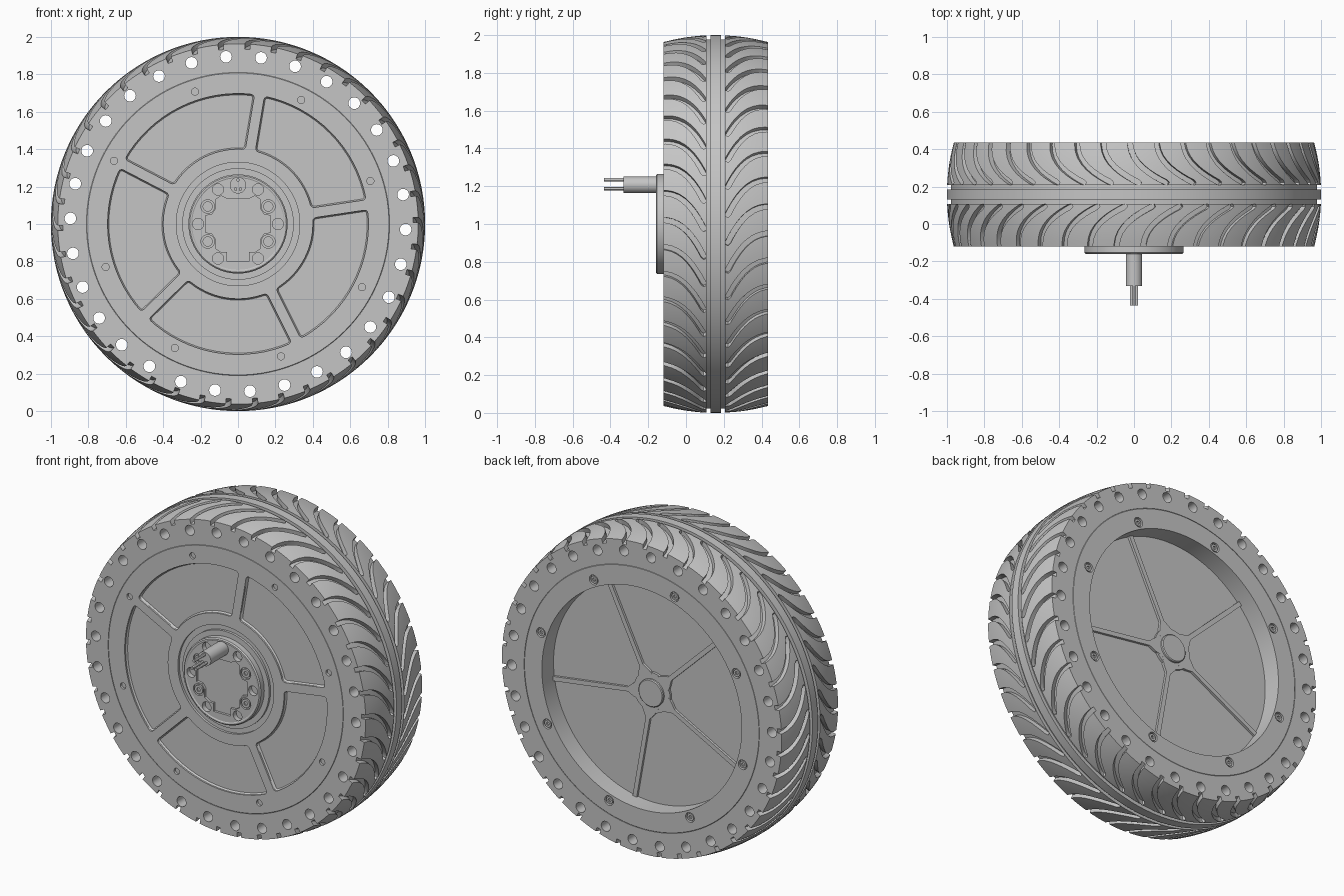
import bpy, bmesh
from math import sin, cos, pi, radians, asin, hypot
from mathutils import Matrix

if "Cube" in bpy.data.objects:
    bpy.data.objects.remove(bpy.data.objects["Cube"])

grey = bpy.data.materials.new("plain_grey")
grey.use_nodes = True
COLOR = (0.56, 0.56, 0.56, 1)
grey.diffuse_color = COLOR
grey.node_tree.nodes["Principled BSDF"].inputs["Base Color"].default_value = COLOR

FRONT, BACK = -0.12, 0.435
MID = (FRONT + BACK) / 2
HALF = (BACK - FRONT) / 2


def make(name, bm):
    """Turn a bmesh built around the axle into an object at axle height."""
    bmesh.ops.remove_doubles(bm, verts=bm.verts, dist=1e-5)
    bmesh.ops.recalc_face_normals(bm, faces=bm.faces)
    mesh = bpy.data.meshes.new(name)
    bm.to_mesh(mesh)
    bm.free()
    mesh.materials.append(grey)
    obj = bpy.data.objects.new(name, mesh)
    bpy.context.collection.objects.link(obj)
    obj.location.z = 1
    return obj


def smooth(obj):
    bpy.ops.object.select_all(action='DESELECT')
    obj.select_set(True)
    bpy.context.view_layer.objects.active = obj
    bpy.ops.object.shade_smooth_by_angle(angle=radians(30))


def lathe(name, profile, segments):
    """Revolve a closed (radius, y) profile around the y axis."""
    bm = bmesh.new()
    rings = []
    for i in range(segments):
        a = 2 * pi * i / segments
        rings.append([bm.verts.new((r * cos(a), y, r * sin(a))) for r, y in profile])
    n = len(profile)
    for i in range(segments):
        p, q = rings[i], rings[(i + 1) % segments]
        for j in range(n):
            k = (j + 1) % n
            if profile[j][0] + profile[k][0] > 0:
                bm.faces.new((p[j], p[k], q[k], q[j]))
    return make(name, bm)


def prism(bm, pts, y0, y1):
    """Extrude an (x, z) outline along y."""
    a = [bm.verts.new((x, y0, z)) for x, z in pts]
    b = [bm.verts.new((x, y1, z)) for x, z in pts]
    bm.faces.new(a)
    bm.faces.new(b[::-1])
    for i in range(len(pts)):
        j = (i + 1) % len(pts)
        bm.faces.new((a[i], b[i], b[j], a[j]))
    return a, b


def circle(r, cx=0, cz=0, n=24):
    return [(cx + r * cos(2 * pi * i / n), cz + r * sin(2 * pi * i / n)) for i in range(n)]


def polar(radius, degrees):
    return radius * cos(radians(degrees)), radius * sin(radians(degrees))


def cut(obj, bm):
    cutter = make("cutter", bm)
    cutter.hide_render = True
    mod = obj.modifiers.new("cut", 'BOOLEAN')
    mod.operation, mod.solver, mod.object = 'DIFFERENCE', 'EXACT', cutter
    bpy.ops.object.select_all(action='DESELECT')
    bpy.context.view_layer.objects.active = obj
    obj.select_set(True)
    bpy.ops.object.modifier_apply(modifier=mod.name)
    bpy.data.objects.remove(cutter)


# Tyre: crowned ring with a centre rib between two narrow channels
def crown(y):
    return 1 - 0.037 * ((y - MID) / HALF) ** 2


offsets = [HALF - (HALF - 0.05) * i / 6 for i in range(7)]
half_profile = [(crown(MID + d), d) for d in offsets]
half_profile += [(0.978, 0.05), (0.978, 0.027), (1, 0.027)]
profile = [(0.81, FRONT)] + [(r, MID - d) for r, d in half_profile]
profile += [(r, MID + d) for r, d in reversed(half_profile)] + [(0.81, BACK)]
tyre = lathe("tyre", profile, 180)

# Tread grooves: steep at the centre, bending out to the shoulder
GROOVES, STEPS, SWEEP = 42, 10, 0.21
bm = bmesh.new()
for side in (-1, 1):
    for g in range(GROOVES):
        start = 2 * pi * (g + 0.25 * side) / GROOVES
        sections = []
        for i in range(STEPS + 1):
            t = (i / STEPS) ** 1.5
            d = 0.058 + 0.243 * t
            turn = SWEEP * (1 - (1 - t) ** 2.5)
            slope = SWEEP * 2.5 * (1 - t) ** 1.5 / 0.243
            w = (0.008 if i == 0 else 0.0145) / hypot(1, slope)
            quad = []
            for s, top in ((-1, 0), (1, 0), (1, 1), (-1, 1)):
                y = MID + side * (d - s * w * slope)
                a = start + turn + s * w
                r = 1.05 if top else crown(y) - 0.028
                quad.append(bm.verts.new((r * cos(a), y, r * sin(a))))
            sections.append(quad)
        bm.faces.new(sections[0])
        bm.faces.new(sections[-1])
        for p, q in zip(sections, sections[1:]):
            for j in range(4):
                k = (j + 1) % 4
                bm.faces.new((p[j], p[k], q[k], q[j]))
# Ring of through holes in the sidewall
for i in range(30):
    prism(bm, circle(0.031, *polar(0.896, 12 * i - 1.9)), FRONT - 0.1, BACK + 0.1)
cut(tyre, bm)
smooth(tyre)

# Wheel body: front disc with a ring groove, shallow straight dish at the back
FLOOR = 0.32
hub = lathe("wheel_body", [
    (0, FRONT), (0.298, FRONT), (0.298, -0.105), (0.33, -0.105), (0.33, FRONT),
    (0.807, FRONT), (0.81, -0.117), (0.81, 0.432), (0.807, BACK),
    (0.688, BACK), (0.688, FLOOR), (0, FLOOR)], 120)

# Five rounded sector pockets on the front, with sloped borders
bm = bmesh.new()
for k in range(5):
    pts = []
    for radius, order in ((0.40, 1), (0.697, -1)):
        gap = asin(0.027 / radius)
        a0, a1 = radians(8.5 + 72 * k) + gap, radians(80.5 + 72 * k) - gap
        arc = [a0 + (a1 - a0) * i / 16 for i in range(17)][::order]
        pts += [(radius * cos(a), radius * sin(a)) for a in arc]
    a, b = prism(bm, pts, FRONT - 0.05, FRONT + 0.01)
    corners = [bm.edges.get((a[i], b[i])) for i in (0, 16, 17, 33)]
    bmesh.ops.bevel(bm, geom=corners, offset=0.019, segments=3, affect='EDGES', profile=0.5)
bmesh.ops.recalc_face_normals(bm, faces=bm.faces)
floors = [f for f in bm.faces if f.normal.y > 0.9]
bmesh.ops.inset_individual(bm, faces=floors, thickness=0.007, depth=0.01)
# Bolt holes, small in front and wider behind
ANGLES = [18 + 45 * i for i in range(8)]
BOLTS = [polar(0.73, a) for a in ANGLES]
for angle, p in zip(ANGLES, BOLTS):
    prism(bm, circle(0.019, *polar(0.744, angle)), FRONT - 0.05, FRONT + 0.015)
    prism(bm, circle(0.03, *p), BACK - 0.02, BACK + 0.05)
cut(hub, bm)
smooth(hub)

# Bolt heads with hexagon sockets in the back holes
bm = bmesh.new()
for p in BOLTS:
    prism(bm, circle(0.022, *p), BACK - 0.03, BACK - 0.004)
bolts = make("rim_bolts", bm)
bm = bmesh.new()
for p in BOLTS:
    prism(bm, circle(0.011, *p, n=6), BACK - 0.014, BACK + 0.02)
cut(bolts, bm)
smooth(bolts)

# Back ribs and centre boss on the dish floor
for k in range(5):
    bm = bmesh.new()
    prism(bm, [(0.08, -0.06), (0.13, -0.04), (0.17, -0.014), (0.69, -0.014),
               (0.69, 0.014), (0.17, 0.014), (0.13, 0.04), (0.08, 0.06)],
          FLOOR - 0.01, FLOOR + 0.015)
    bmesh.ops.rotate(bm, verts=bm.verts, matrix=Matrix.Rotation(radians(8 - 72 * k), 3, 'Y'))
    make(f"back_rib_{k + 1}", bm)
smooth(lathe("back_ring", [(0, FLOOR - 0.01), (0.125, FLOOR - 0.01),
                           (0.125, FLOOR + 0.0145), (0, FLOOR + 0.0145)], 48))
smooth(lathe("back_boss", [(0, FLOOR), (0.085, FLOOR), (0.085, FLOOR + 0.025),
                           (0.08, FLOOR + 0.03), (0, FLOOR + 0.03)], 48))

# Front flange with holes and a shaped centre recess
FACE = -0.157
flange = lathe("axle_flange", [
    (0, -0.1), (0.265, -0.1), (0.265, -0.153), (0.258, -0.16),
    (0.25, -0.16), (0.245, FACE), (0, FACE)], 72)
bm = bmesh.new()
for i in range(6):
    prism(bm, circle(0.03, *polar(0.213, 60 * i)), FACE - 0.05, FACE + 0.03)
SCREWS = [polar(0.187, a) for a in (30, 150, 210, 330)]
for p in SCREWS:
    prism(bm, circle(0.036, *p), FACE - 0.05, FACE + 0.012)
half = [(0.06, -0.2), (0.06, -0.15), (0.09, -0.15), (0.12, -0.13), (0.12, -0.08), (0.14, -0.05),
        (0.175, -0.045), (0.175, 0.045), (0.14, 0.05), (0.12, 0.08), (0.12, 0.13),
        (0.09, 0.15), (0.06, 0.135)]
prism(bm, half + [(-x, z) for x, z in reversed(half)], FACE - 0.05, FACE + 0.015)
cut(flange, bm)
smooth(flange)

# Flange screws
bm = bmesh.new()
for p in SCREWS:
    prism(bm, circle(0.027, *p), FACE + 0.02, FACE)
screws = make("flange_screws", bm)
bm = bmesh.new()
for p in SCREWS:
    prism(bm, circle(0.013, *p, n=6), FACE - 0.02, FACE + 0.008)
cut(screws, bm)
smooth(screws)

# Cable with three bare wires
bm = bmesh.new()
prism(bm, circle(0.044, 0, 0.207, 32), -0.33, -0.11)
smooth(make("cable", bm))
bm = bmesh.new()
for x, z in ((0, 0.235), (-0.013, 0.186), (0.013, 0.186)):
    prism(bm, circle(0.009, x, z, 12), -0.435, -0.32)
smooth(make("cable_wires", bm))
